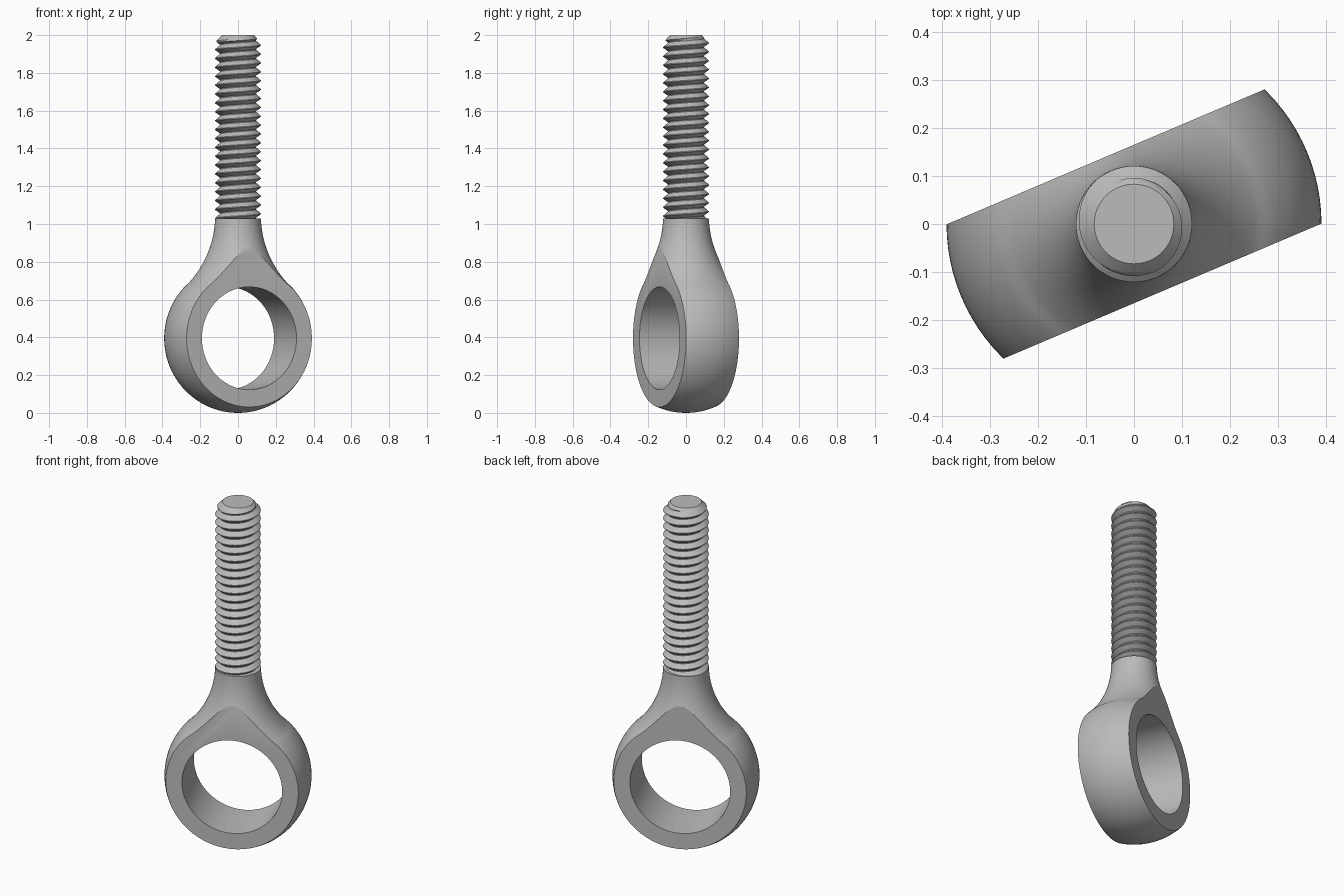
import bpy, bmesh, math
from mathutils import Matrix, Vector

cube = bpy.data.objects.get("Cube")
if cube:
    bpy.data.objects.remove(cube)

TURN = math.radians(23)     # eye is turned about the shank axis
EYE_Z, EYE_R, BORE_R, HALF = 0.395, 0.391, 0.272, 0.152
NECK_R, NECK_Z, TOP = 0.121, 1.03, 2.0

steel = bpy.data.materials.new("steel_grey")
steel.use_nodes = True
steel.diffuse_color = (0.5, 0.5, 0.5, 1)
steel.node_tree.nodes["Principled BSDF"].inputs["Base Color"].default_value = (0.5, 0.5, 0.5, 1)


def make_object(name, bm, angle=30):
    bmesh.ops.recalc_face_normals(bm, faces=bm.faces)
    mesh = bpy.data.meshes.new(name)
    bm.to_mesh(mesh)
    bm.free()
    mesh.materials.append(steel)
    obj = bpy.data.objects.new(name, mesh)
    bpy.context.collection.objects.link(obj)
    smooth(obj, angle)
    return obj


def smooth(obj, angle):
    bpy.ops.object.select_all(action='DESELECT')
    obj.select_set(True)
    bpy.context.view_layer.objects.active = obj
    bpy.ops.object.shade_smooth_by_angle(angle=math.radians(angle))


def cut(obj, cutter, operation):
    mod = obj.modifiers.new("cut", 'BOOLEAN')
    mod.operation, mod.solver, mod.object = operation, 'EXACT', cutter
    bpy.context.view_layer.objects.active = obj
    bpy.ops.object.modifier_apply(modifier=mod.name)
    bpy.data.objects.remove(cutter)


# Eye body: ball blended into the neck by a tangent fillet arc
diag = math.sqrt(0.5)
fillet = (EYE_R * diag - NECK_R) / (1 - diag)
fx, fz = NECK_R + fillet, EYE_Z + (EYE_R + fillet) * diag
profile = []
for i in range(37):
    a = -math.pi / 2 + i / 36 * math.pi * 0.75
    profile.append((EYE_R * math.cos(a), EYE_Z + EYE_Z * math.sin(a)))
low = math.asin((fz - NECK_Z) / fillet)
for i in range(1, 21):
    a = math.pi / 4 + (low - math.pi / 4) * i / 20
    profile.append((fx - fillet * math.cos(a), fz - fillet * math.sin(a)))
profile.append((0, NECK_Z))

bm = bmesh.new()
verts = [bm.verts.new((r, 0, z)) for r, z in profile]
edges = [bm.edges.new(pair) for pair in zip(verts, verts[1:])]
bmesh.ops.spin(bm, geom=verts + edges, cent=(0, 0, 0), axis=(0, 0, 1),
               angle=math.tau, steps=96, use_merge=False)
bmesh.ops.remove_doubles(bm, verts=bm.verts, dist=0.0001)
eye = make_object("eye_body", bm)

# Flat sides of the eye
turn = Matrix.Rotation(TURN, 4, 'Z')
bm = bmesh.new()
bmesh.ops.create_cube(bm, size=1, matrix=turn @ Matrix.Translation((0, 0, 1))
                      @ Matrix.Diagonal((3, 2 * HALF, 3, 1)))
cut(eye, make_object("side_cutter", bm), 'INTERSECT')

# Bore through the eye
bm = bmesh.new()
bmesh.ops.create_cone(bm, cap_ends=True, segments=96, radius1=BORE_R, radius2=BORE_R, depth=1,
                      matrix=Matrix.Translation((0, 0, EYE_Z)) @ turn
                      @ Matrix.Rotation(math.pi / 2, 4, 'X'))
cut(eye, make_object("bore_cutter", bm), 'DIFFERENCE')
smooth(eye, 30)

# Threaded shank: helical V profile, chamfered and capped at the tip
PITCH, SEGS, TURNS = 0.047, 64, 24
CREST, ROOT, TIP = 0.121, 0.096, 0.083
tooth = [(0.0, 0), (0.08, 0), (0.27, 0.5), (0.46, 1), (0.54, 1), (0.77, 0.5)]
start = NECK_Z - 2 * PITCH


def thread_point(seg, row):
    turns, k = divmod(row, len(tooth))
    frac, height = tooth[k]
    z = start + PITCH * (turns + frac + seg / SEGS)
    r = ROOT + (CREST - ROOT) * height
    r = min(r, max(TIP + TOP - z, 0.05))
    a = math.tau * seg / SEGS
    return Vector((r * math.cos(a), r * math.sin(a), z))


bm = bmesh.new()
rows = TURNS * len(tooth)
grid = [[bm.verts.new(thread_point(s, r)) for r in range(rows)] for s in range(SEGS + 1)]
for a, b in zip(grid, grid[1:]):
    for r in range(rows - 1):
        bm.faces.new((a[r], b[r], b[r + 1], a[r + 1]))
bmesh.ops.remove_doubles(bm, verts=bm.verts, dist=0.0001)
for z, side in ((TOP, 1), (NECK_Z - 0.01, -1)):
    res = bmesh.ops.bisect_plane(bm, geom=bm.verts[:] + bm.edges[:] + bm.faces[:],
                                 plane_co=(0, 0, z), plane_no=(0, 0, side), clear_outer=True)
    rim = [e for e in res["geom_cut"] if isinstance(e, bmesh.types.BMEdge)]
    bmesh.ops.contextual_create(bm, geom=rim)
make_object("threaded_shank", bm)
